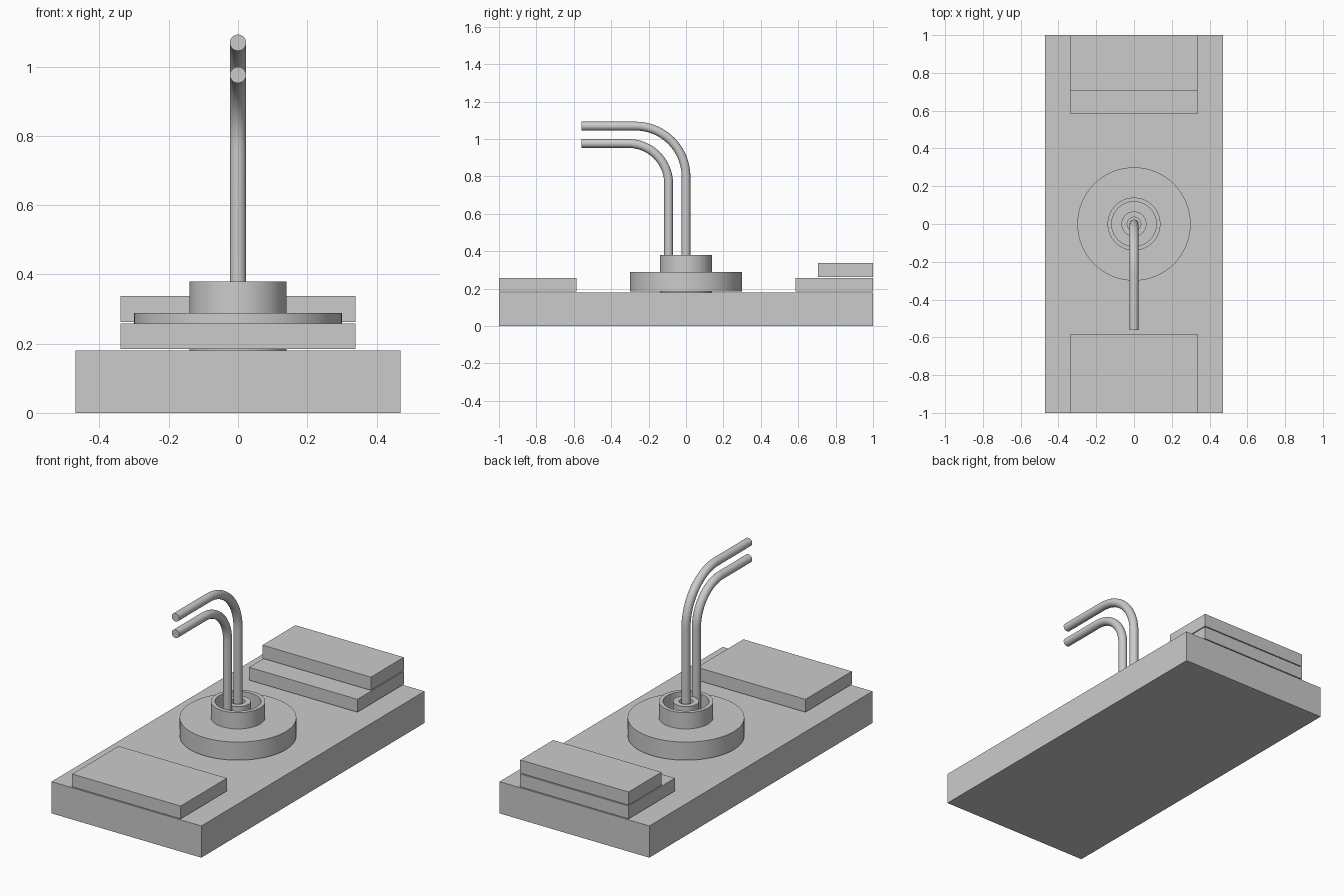
import bpy, bmesh, math
from mathutils import Vector

if "Cube" in bpy.data.objects:
    bpy.data.objects.remove(bpy.data.objects["Cube"])


def finish(name, bm, smooth=False):
    bmesh.ops.recalc_face_normals(bm, faces=bm.faces)
    me = bpy.data.meshes.new(name)
    bm.to_mesh(me)
    bm.free()
    ob = bpy.data.objects.new(name, me)
    bpy.context.collection.objects.link(ob)
    if smooth:
        bpy.ops.object.select_all(action='DESELECT')
        ob.select_set(True)
        bpy.context.view_layer.objects.active = ob
        bpy.ops.object.shade_smooth_by_angle(angle=math.radians(30))
    return ob


def box(name, lo, hi):
    lo, hi = Vector(lo), Vector(hi)
    bm = bmesh.new()
    bmesh.ops.create_cube(bm, size=1)
    bmesh.ops.scale(bm, vec=hi - lo, verts=bm.verts)
    bmesh.ops.translate(bm, vec=(lo + hi) / 2, verts=bm.verts)
    return finish(name, bm)


def loft(name, rings, closed):
    """Skin a list of rings of points; closed joins the last ring to the first."""
    bm = bmesh.new()
    vs = [[bm.verts.new(p) for p in ring] for ring in rings]
    n = len(vs[0])
    pairs = list(zip(vs, vs[1:])) + ([(vs[-1], vs[0])] if closed else [])
    for a, b in pairs:
        for i in range(n):
            j = (i + 1) % n
            bm.faces.new((a[i], a[j], b[j], b[i]))
    if not closed:
        bm.faces.new(vs[0])
        bm.faces.new(vs[-1])
    return finish(name, bm, True)


def collar(name, r_in, r_out, z0, z1, n=64):
    profile = [(r_in, z0), (r_out, z0), (r_out, z1), (r_in, z1)]
    angles = [2 * math.pi * i / n for i in range(n)]
    return loft(name, [[(r * math.cos(a), r * math.sin(a), z) for a in angles]
                       for r, z in profile], True)


def bent_pipe(name, y, z_top, bend, radius=0.0235, n=32, steps=20):
    # Path in the YZ plane: straight up, quarter bend, then forward
    path = [(y, 0.18, 0)]
    for i in range(steps + 1):
        a = math.pi / 2 * i / steps
        path.append((y - bend + bend * math.cos(a),
                     z_top - bend + bend * math.sin(a), a))
    path.append((-0.56, z_top, math.pi / 2))
    rings = []
    for py, pz, a in path:
        ring = []
        for k in range(n):
            t = 2 * math.pi * k / n
            s = radius * math.sin(t)
            ring.append((radius * math.cos(t), py + s * math.cos(a), pz + s * math.sin(a)))
        rings.append(ring)
    return loft(name, rings, False)


# Base slab and stepped pads
box("base_slab", (-0.47, -1, 0), (0.47, 1, 0.18))
box("front_pad", (-0.34, -1, 0.185), (0.34, -0.585, 0.258))
box("back_pad_lower", (-0.34, 0.585, 0.185), (0.34, 1, 0.258))
box("back_pad_upper", (-0.34, 0.705, 0.263), (0.34, 1, 0.338))

# Wide disc with nested collars
collar("wide_disc", 0.14, 0.30, 0.185, 0.288)
collar("outer_collar", 0.118, 0.14, 0.18, 0.38)
collar("inner_collar", 0.036, 0.066, 0.18, 0.38)

# Pair of bent pipes
bent_pipe("tall_pipe", 0.0, 1.069, 0.27)
bent_pipe("short_pipe", -0.093, 0.976, 0.215)
